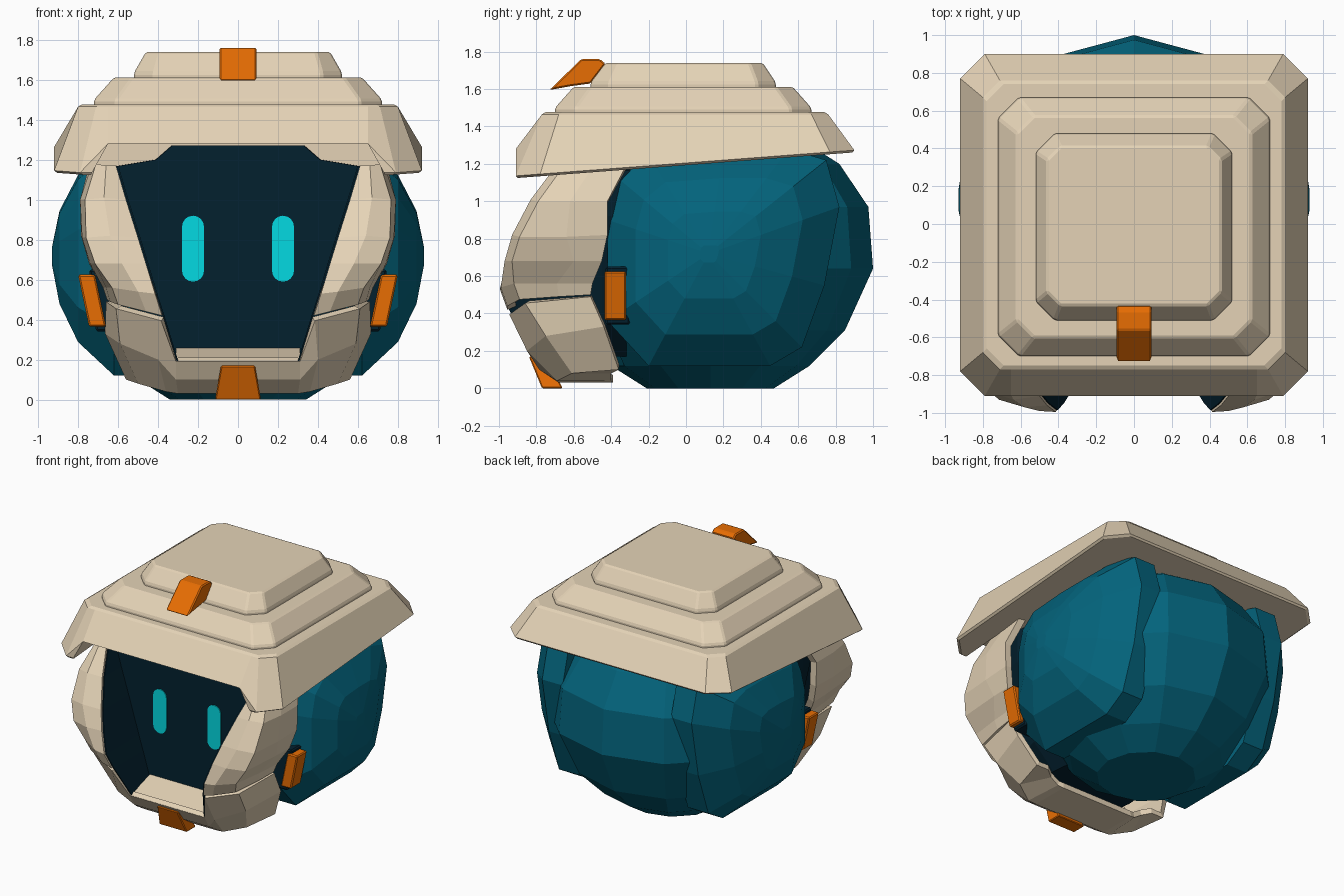
import bpy, bmesh, math
from mathutils import Vector

if "Cube" in bpy.data.objects:
    bpy.data.objects.remove(bpy.data.objects["Cube"])


def material(name, rgb):
    m = bpy.data.materials.new(name)
    m.diffuse_color = (*rgb, 1)
    m.use_nodes = True
    m.node_tree.nodes["Principled BSDF"].inputs["Base Color"].default_value = m.diffuse_color
    return m


BEIGE = material("warm beige", (0.78, 0.65, 0.47))
TEAL = material("deep teal", (0.001, 0.125, 0.20))
ORANGE = material("orange", (0.84, 0.16, 0.001))
NAVY = material("dark navy", (0.001, 0.015, 0.028))
CYAN = material("bright cyan", (0.001, 0.70, 0.76))


def make(name, verts, faces, mat, fix=True, mirror=False, bevel=0, thick=0):
    me = bpy.data.meshes.new(name)
    me.from_pydata([Vector(v) for v in verts], [], faces)
    if fix:
        bm = bmesh.new()
        bm.from_mesh(me)
        bmesh.ops.remove_doubles(bm, verts=bm.verts, dist=1e-4)
        bmesh.ops.recalc_face_normals(bm, faces=bm.faces)
        bm.to_mesh(me)
        bm.free()
    me.materials.append(mat)
    ob = bpy.data.objects.new(name, me)
    bpy.context.collection.objects.link(ob)
    if mirror:
        ob.modifiers.new("mirror", 'MIRROR')
    if thick:
        s = ob.modifiers.new("thickness", 'SOLIDIFY')
        s.thickness, s.offset = thick, -1
    if bevel:
        b = ob.modifiers.new("bevel", 'BEVEL')
        b.width, b.segments, b.angle_limit = bevel, 1, math.radians(25)
    return ob


def loft(name, rings, mat, **kw):
    """Closed rings of equal length joined in order, capped at both ends."""
    n = len(rings[0])
    faces = [(r * n + i, r * n + (i + 1) % n, (r + 1) * n + (i + 1) % n, (r + 1) * n + i)
             for r in range(len(rings) - 1) for i in range(n)]
    faces += [tuple(range(n)), tuple(range((len(rings) - 1) * n, len(rings) * n))]
    return make(name, [p for r in rings for p in r], faces, mat, **kw)


def grid(name, rows, mat, **kw):
    """Open sheet; rows go down, columns go from the middle outwards."""
    n = len(rows[0])
    faces = [(r * n + c, (r + 1) * n + c, (r + 1) * n + c + 1, r * n + c + 1)
             for r in range(len(rows) - 1) for c in range(n - 1)]
    return make(name, [p for r in rows for p in r], faces, mat, fix=False, **kw)


def prism_x(name, yz, x0, x1, mat, **kw):
    return loft(name, [[(x, y, z) for y, z in yz] for x in (x0, x1)], mat, **kw)


def prism_y(name, xz, y0, y1, mat, **kw):
    return loft(name, [[(x, y, z) for x, z in xz] for y in (y0, y1)], mat, **kw)


def square(hx, y0, y1, c, z, tilt=0, notch=None):
    """Square ring with chamfered corners.
    notch = (half width, depth y, height or None) bends the front edge inwards."""
    pts = [(-hx + c, y0), (hx - c, y0), (hx, y0 + c), (hx, y1 - c),
           (hx - c, y1), (-hx + c, y1), (-hx, y1 - c), (-hx, y0 + c)]
    ring = [(x, y, z + tilt * y) for x, y in pts]
    if notch:
        w, d, h = notch
        ring[1:1] = [(x, y, z + tilt * y if h is None else h)
                     for x, y in [(-w, y0), (-w, d), (w, d), (w, y0)]]
    return ring


# Hat: brim with a front notch, then two stepped tiers
low = (.92, -.91, .90, .13, 1.205, .076)
loft("hat_brim", [square(.905, -.90, .89, .13, 1.193, .076, (.735, -.58, None)),
                  square(*low, (.73, -.58, None)),
                  square(*low, (.65, -.58, 1.28)),
                  square(*low, (.65, -.91, 1.28)),
                  square(.80, -.77, .76, .09, 1.465, 0, (.65, -.77, None)),
                  square(.78, -.75, .74, .09, 1.477, 0, (.65, -.75, None))], BEIGE)
loft("hat_middle_tier", [square(.72, -.70, .67, .11, 1.44), square(.72, -.70, .67, .11, 1.50),
                         square(.62, -.60, .57, .09, 1.612)], BEIGE, bevel=.01)
loft("hat_top_tier", [square(.52, -.51, .48, .10, 1.58), square(.52, -.51, .48, .10, 1.635),
                      square(.46, -.43, .41, .07, 1.74)], BEIGE, bevel=.01)
prism_x("hat_tab", [(-.73, 1.595), (-.56, 1.76), (-.46, 1.76), (-.43, 1.735),
                    (-.51, 1.63), (-.62, 1.615)], -.092, .092, ORANGE, bevel=.008)

# Head shell: twelve-sided faceted ball, cut flat in front
profile = [(.34, 0), (.53, .12), (.72, .31), (.87, .64), (.845, .97), (.69, 1.20), (.5, 1.32)]
loft("head_shell", [[(r * math.sin(i * math.pi / 6),
                      max(.13 + r * math.cos(i * math.pi / 6), -.42), z)
                     for i in range(12)] for r, z in profile], TEAL)

# Ear shells: domed caps on both sides
outline = [(-.42, .90), (-.36, 1.12), (-.2, 1.25), (.2, 1.28), (.55, 1.28), (.75, 1.22),
           (.82, .97), (.74, .55), (.62, .22), (.45, .12), (-.2, .12), (-.42, .36)]
loft("ear_shell", [[(x, .12 + f * (y - .12), .72 + f * (z - .72)) for y, z in outline]
                   for x, f in [(.45, 1), (.62, 1), (.80, .72), (.893, .40), (.93, .08)]],
     TEAL, mirror=True)

# Face block and flat visor
half = [(.33, 1.27), (.41, 1.20), (.62, 1.165), (.62, .92), (.55, .62), (.48, .34), (.32, .17)]
face = half + [(-x, z) for x, z in reversed(half)]
loft("visor", [[(x * s, y, z) for x, z in face]
               for y, s in [(-.60, 1), (-.45, 1.06), (-.27, 1.0)]], NAVY)

# Eyes: upright capsules
capsule = []
for start, cz in ((0, .865), (math.pi, .645)):
    for i in range(9):
        a = start + math.pi * i / 8
        capsule.append((.225 + .055 * math.cos(a), cz + .055 * math.sin(a)))
prism_y("eye", capsule, -.607, -.599, CYAN, mirror=True)

# Cheek guards: faceted panels from the face opening round to the sides
cheek = [
    [(.61, -.69, 1.17), (.66, -.71, 1.17), (.71, -.66, 1.18), (.73, -.5, 1.18), (.74, -.32, 1.19)],
    [(.56, -.81, 1.0), (.67, -.83, 1.01), (.765, -.79, 1.0), (.79, -.62, 1.0), (.79, -.42, 1.0)],
    [(.50, -.91, .81), (.64, -.93, .82), (.76, -.89, .81), (.78, -.64, .81), (.785, -.42, .82)],
    [(.46, -.96, .68), (.58, -.97, .68), (.715, -.93, .68), (.74, -.60, .68), (.745, -.45, .68)],
    [(.415, -.995, .53), (.50, -.99, .54), (.63, -.92, .56), (.66, -.69, .56), (.675, -.50, .56)],
    [(.38, -.955, .42), (.46, -.955, .44), (.60, -.89, .475), (.64, -.68, .49), (.655, -.51, .50)]]
grid("cheek_guard", cheek, BEIGE, mirror=True, thick=.05)

# Jaw guard: band running under the face from side to side
jaw = [
    [(0, -.84, .19), (.31, -.84, .19), (.385, -.945, .395), (.61, -.86, .455), (.66, -.51, .49)],
    [(0, -.785, .10), (.31, -.785, .10), (.40, -.85, .20), (.59, -.75, .28), (.665, -.44, .33)],
    [(0, -.68, .03), (.30, -.68, .03), (.36, -.69, .04), (.50, -.61, .08), (.56, -.36, .10)],
    [(0, -.39, .03), (.30, -.39, .03), (.34, -.40, .04), (.40, -.40, .08), (.46, -.36, .10)]]
grid("jaw_guard", jaw, BEIGE, mirror=True, thick=.04)
prism_x("chin_shelf", [(-.84, .192), (-.59, .26), (-.55, .20), (-.60, .06), (-.77, .11)],
        -.31, .31, BEIGE)

# Dark lining on the inner edge of the face opening
edge_pts = [row[0] for row in cheek] + [jaw[0][1]]
grid("opening_lining", [[(x - .012, -.59, z), (x - .012, y + .01, z)] for x, y, z in edge_pts],
     NAVY, mirror=True, thick=.008)

# Chin tab
loft("chin_tab", [[(-.085, -.84, .17), (.085, -.84, .17), (.085, -.74, .17), (-.085, -.74, .17)],
                  [(-.115, -.77, .0), (.115, -.77, .0), (.115, -.66, .0), (-.115, -.66, .0)]],
     ORANGE, bevel=.006)

# Side tabs in dark sockets
prism_y("side_socket", [(.56, .65), (.745, .65), (.71, .34), (.54, .34)], -.43, -.30, NAVY,
        mirror=True, bevel=.01)
prism_y("side_tab", [(.715, .625), (.80, .625), (.745, .365), (.66, .365)], -.437, -.32, ORANGE,
        mirror=True, bevel=.008)
